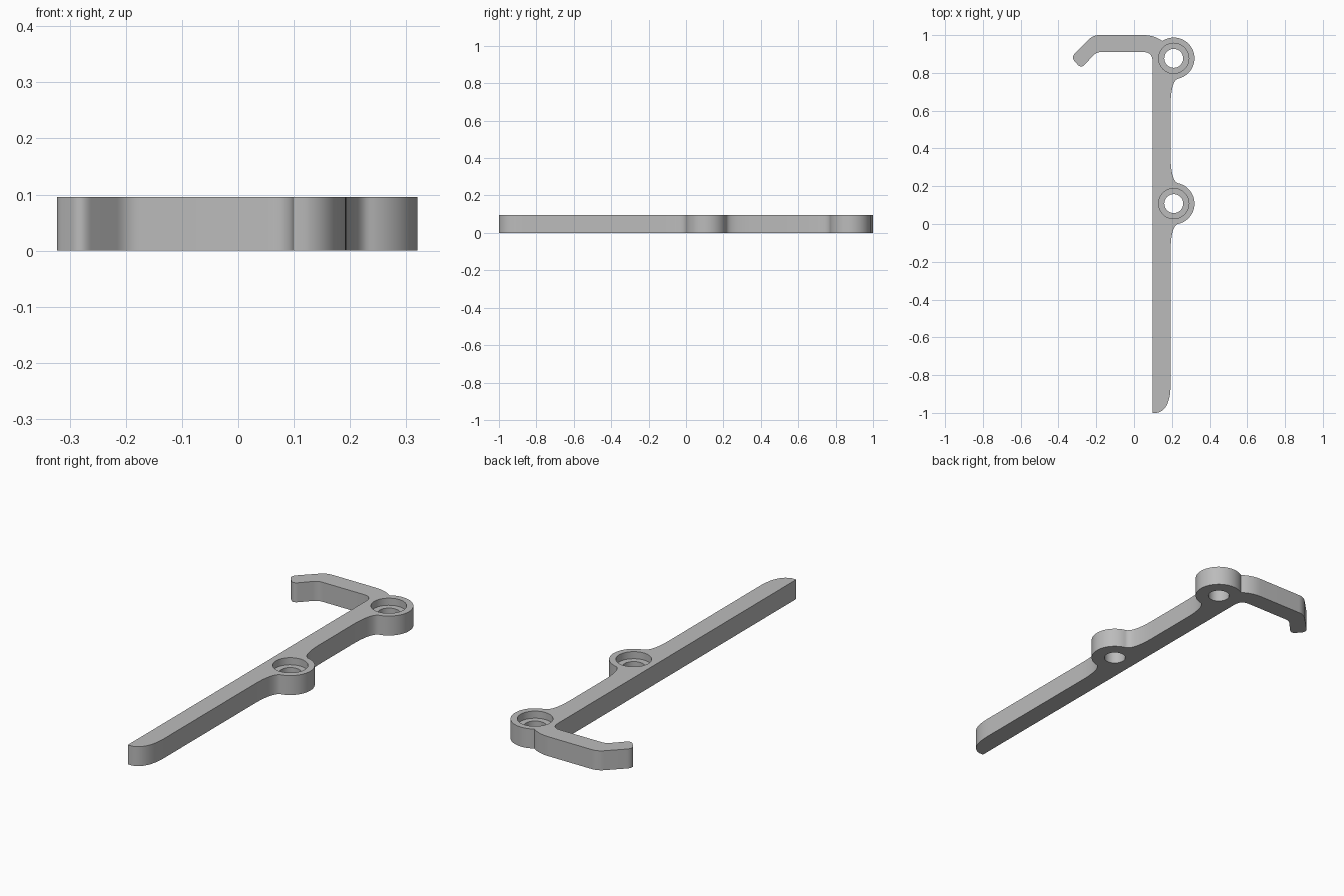
import bpy, bmesh, math
from mathutils import Vector

if "Cube" in bpy.data.objects:
    bpy.data.objects.remove(bpy.data.objects["Cube"], do_unlink=True)

HEIGHT = 0.096
LEFT, RIGHT = 0.098, 0.193          # sides of the long bar
BOSS_X, BOSS_R = 0.21, 0.11
LOW_Y, HIGH_Y = 0.108, 0.877        # screw boss centres


def bend(a, c, b, n=10):
    """Rounded corner from a to b, pulled towards c."""
    a, c, b = Vector(a), Vector(c), Vector(b)
    return [a * (1 - t) ** 2 + c * 2 * t * (1 - t) + b * t * t
            for t in (i / n for i in range(n + 1))]


def boss_arc(y, start, end, n=40):
    angles = (math.radians(start + (end - start) * i / n) for i in range(n + 1))
    return [Vector((BOSS_X + BOSS_R * math.cos(a), y + BOSS_R * math.sin(a)))
            for a in angles]


def blend(y, side):
    """Flowing fillet between the bar and a boss, ordered bar to boss."""
    return bend((RIGHT, y + side * 0.26), (RIGHT, y + side * 0.117),
                (BOSS_X + 0.025, y + side * 0.107), 14)[:-1]


# Outline, counter-clockwise: bar tip, two bosses, hook, inner corner
outline = [Vector((LEFT, -1))]
outline += bend((0.12, -1), (RIGHT, -0.985), (RIGHT, -0.85), 14)
outline += blend(LOW_Y, -1) + boss_arc(LOW_Y, -77, 77) + blend(LOW_Y, 1)[::-1]
outline += blend(HIGH_Y, -1) + boss_arc(HIGH_Y, -77, 123)
outline += bend((0.145, 0.972), (0.105, 1), (0.05, 1))
outline += bend((-0.185, 1), (-0.215, 1), (-0.237, 0.979))
outline += bend((-0.308, 0.908), (-0.334, 0.884), (-0.314, 0.861))
outline += bend((-0.297, 0.842), (-0.28, 0.825), (-0.262, 0.843))
outline += bend((-0.215, 0.893), (-0.198, 0.91), (-0.175, 0.91))
outline += bend((0.05, 0.91), (LEFT, 0.91), (LEFT, 0.86))

bm = bmesh.new()
base = bm.faces.new([bm.verts.new((p.x, p.y, 0)) for p in outline])
top = bmesh.ops.extrude_face_region(bm, geom=[base])["geom"]
bmesh.ops.translate(bm, vec=(0, 0, HEIGHT),
                    verts=[g for g in top if isinstance(g, bmesh.types.BMVert)])
bmesh.ops.recalc_face_normals(bm, faces=bm.faces)
mesh = bpy.data.meshes.new("hook_arm")
bm.to_mesh(mesh)
bm.free()
arm = bpy.data.objects.new("hook_arm", mesh)
bpy.context.collection.objects.link(arm)

# Plain grey finish
grey = bpy.data.materials.new("grey")
grey.use_nodes = True
grey.diffuse_color = (0.5, 0.5, 0.5, 1)
grey.node_tree.nodes["Principled BSDF"].inputs["Base Color"].default_value = (0.5, 0.5, 0.5, 1)
mesh.materials.append(grey)

# Screw holes with wider counterbores from above
for y in (LOW_Y, HIGH_Y):
    for radius, floor in ((0.08, HEIGHT - 0.035), (0.05, -0.1)):
        bpy.ops.mesh.primitive_cylinder_add(vertices=48, radius=radius, depth=0.4,
                                            location=(BOSS_X, y, floor + 0.2))
        cutter = bpy.context.object
        cutter.name = "hole_cutter"
        cutter.hide_render = True
        cutter.data.materials.append(grey)
        bpy.context.view_layer.objects.active = arm
        cut = arm.modifiers.new("hole", "BOOLEAN")
        cut.operation = "DIFFERENCE"
        cut.solver = "EXACT"
        cut.object = cutter
        bpy.ops.object.modifier_apply(modifier=cut.name)
        bpy.data.objects.remove(cutter, do_unlink=True)

bpy.ops.object.select_all(action="DESELECT")
arm.select_set(True)
bpy.context.view_layer.objects.active = arm
bpy.ops.object.shade_smooth_by_angle(angle=math.radians(30))
